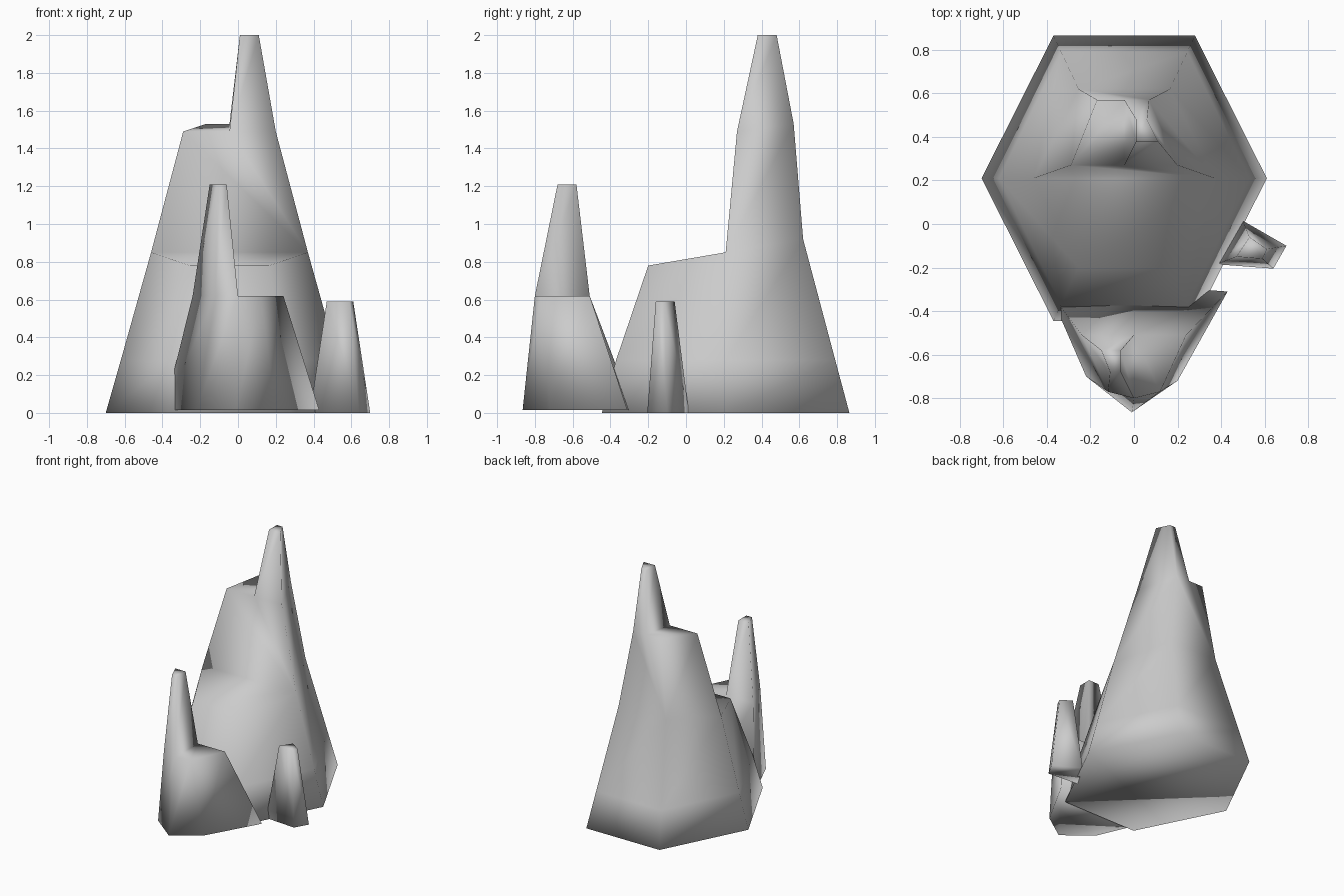
import bpy
import bmesh

cube = bpy.data.objects.get("Cube")
if cube:
    bpy.data.objects.remove(cube, do_unlink=True)

stone = bpy.data.materials.new("grey_stone")
stone.use_nodes = True
grey = (0.6, 0.6, 0.6, 1)
stone.diffuse_color = grey
stone.node_tree.nodes["Principled BSDF"].inputs["Base Color"].default_value = grey


def ring(bm, points, z):
    """Loop of vertices; z is one height or one height per point."""
    heights = z if isinstance(z, list) else [z] * len(points)
    return [bm.verts.new((x, y, h)) for (x, y), h in zip(points, heights)]


def loft(bm, low, high):
    n = len(low)
    for i in range(n):
        j = (i + 1) % n
        bm.faces.new((low[i], low[j], high[j], high[i]))


def spire(bm, base, points, z):
    tip = ring(bm, points, z)
    loft(bm, base, tip)
    bm.faces.new(tip)


def finish(bm, name):
    bmesh.ops.recalc_face_normals(bm, faces=bm.faces)
    mesh = bpy.data.meshes.new(name)
    bm.to_mesh(mesh)
    bm.free()
    mesh.materials.append(stone)
    mesh.polygons.foreach_set("use_smooth", [True] * len(mesh.polygons))
    bpy.context.collection.objects.link(bpy.data.objects.new(name, mesh))


def hexagon(half, side, depth):
    """Hexagon around the main rock axis, from front left corner round."""
    cx, cy = -0.045, 0.21
    signs = [(-half, -depth), (half, -depth), (side, 0),
             (half, depth), (-half, depth), (-side, 0)]
    return [(cx + x, cy + y) for x, y in signs]


# Main rock: hexagonal foot, front ledge, tower with shoulder and spire
bm = bmesh.new()
foot = ring(bm, hexagon(0.325, 0.655, 0.655), 0)
skirt = ring(bm, hexagon(0.29, 0.575, 0.58), 0.28)
ledge = ring(bm, hexagon(0.21, 0.415, 0.41), [0.78, 0.78, 0.85, 0.92, 0.92, 0.85])
bm.faces.new(foot)
loft(bm, foot, skirt)
loft(bm, skirt, ledge)
fl, fr, r, br, bl, l = ledge
bm.faces.new((fl, fr, r, l))
top = ring(bm, [(-0.29, 0.27), (-0.045, 0.27), (0.2, 0.27),
                (0.07, 0.57), (-0.045, 0.57), (-0.17, 0.57)],
           [1.49, 1.49, 1.49, 1.53, 1.53, 1.53])
bm.faces.new((l, r, top[2], top[1], top[0]))
bm.faces.new((r, br, top[3], top[2]))
bm.faces.new((br, bl, top[5], top[4], top[3]))
bm.faces.new((bl, l, top[0], top[5]))
bm.faces.new((top[0], top[1], top[4], top[5]))
spire(bm, top[1:5], [(0.01, 0.38), (0.11, 0.38), (0.06, 0.48), (0.01, 0.48)], 2)
finish(bm, "main_rock")

# Front rock: six-sided block with a spire on one half
bm = bmesh.new()
foot = ring(bm, [(0, -0.28), (-0.39, -0.31), (-0.22, -0.7),
                 (-0.01, -0.865), (0.2, -0.72), (0.43, -0.31)], 0.015)
top = ring(bm, [(0, -0.51), (-0.24, -0.51), (-0.12, -0.77),
                (0, -0.8), (0.12, -0.77), (0.24, -0.51)], 0.62)
bm.faces.new(foot)
loft(bm, foot, top)
bm.faces.new((top[0], top[3], top[4], top[5]))
spire(bm, top[:4], [(-0.06, -0.58), (-0.15, -0.58),
                    (-0.11, -0.68), (-0.06, -0.68)], 1.21)
finish(bm, "front_rock")

# Small side rock: tapered four-sided stub
bm = bmesh.new()
foot = ring(bm, [(0.5, 0.015), (0.7, -0.1), (0.64, -0.205), (0.38, -0.185)], 0)
bm.faces.new(foot)
spire(bm, foot, [(0.53, -0.06), (0.61, -0.115), (0.59, -0.16), (0.47, -0.15)], 0.59)
finish(bm, "small_rock")
